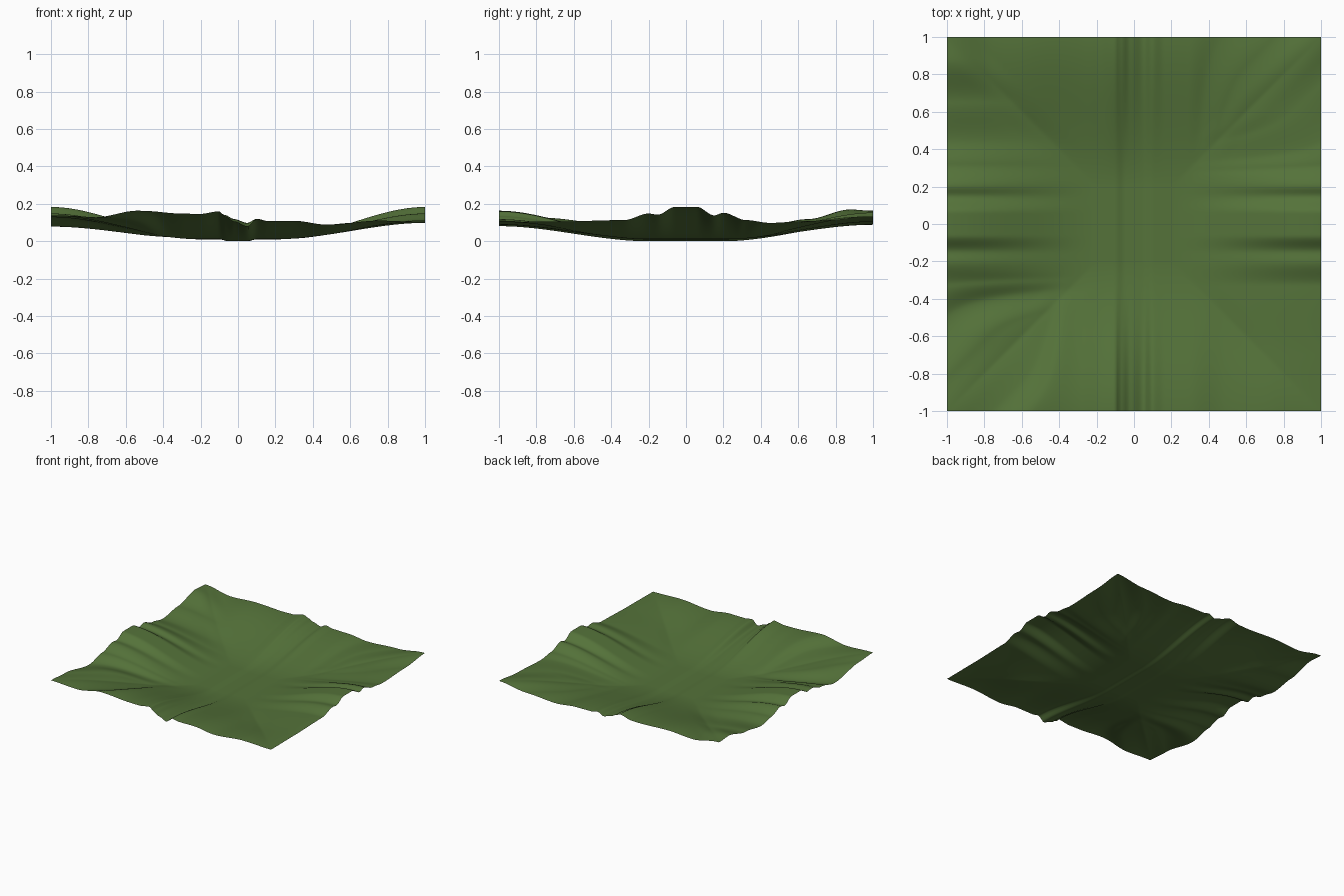
import bpy, bmesh

if "Cube" in bpy.data.objects:
    bpy.data.objects.remove(bpy.data.objects["Cube"])

def smooth(a, b, v):
    t = min(1, max(0, (v - a) / (b - a)))
    return t * t * (3 - 2 * t)

def profile(points, v):
    """Smoothly eased height along one border of the tile."""
    for (a, ha), (b, hb) in zip(points, points[1:]):
        if v <= b:
            return ha + (hb - ha) * smooth(a, b, v)
    return points[-1][1]

# Raised embankment shared by the west and east borders
BANK = [(-.33, .115), (-.2, .15), (-.15, .144), (-.06, .185), (.06, .185),
        (.15, .14), (.2, .154), (.32, .115)]
EAST = [(-1, .105), (-.7, .107)] + BANK + [(.45, .1), (.75, .112), (1, .135)]
WEST = [(-1, .14), (-.82, .13), (-.5, .08)] + BANK + [(.45, .092), (.65, .12), (.88, .172), (1, .165)]
# Sunken track shared by the south and north borders
SOUTH = [(-1, .14), (-.76, .13), (-.54, .165), (-.28, .149), (-.2, .148), (-.1, .162), (-.07, .135),
         (-.02, .108), (.05, .082), (.1, .12), (.16, .11), (.3, .111), (.48, .09), (.75, .112), (1, .105)]
NORTH = [(-1, .165), (-.76, .128), (-.54, .14), (-.28, .13), (-.2, .132), (-.1, .155), (-.07, .142),
         (-.02, .12), (.05, .1), (.1, .122), (.16, .11), (.3, .108), (.48, .09), (.75, .105), (1, .135)]

def slide(along, out, same_sign):
    """In two opposite corners the folds run diagonally out to the corner."""
    if not same_sign:
        return along
    k = (1 - abs(out)) * smooth(.25, .6, abs(along))
    return max(-1, min(1, along + (k if along > 0 else -k)))

def height(x, y):
    same = x * y > 0
    side = profile(EAST if x > 0 else WEST, slide(y, x, same))
    end = profile(NORTH if y > 0 else SOUTH, slide(x, y, same))
    w = smooth(-.15, .15, abs(x) - abs(y))
    rim = side * w + end * (1 - w)
    rise = smooth(.2, 1, max(abs(x), abs(y)))          # square bowl
    bed = .012 - .01 * (1 - smooth(.05, .1, abs(x)))   # shallow track in the middle
    return bed * (1 - rise) + rim * rise

# Terrain sheet
N = 180
bm = bmesh.new()
bmesh.ops.create_grid(bm, x_segments=N, y_segments=N, size=1)
for v in bm.verts:
    v.co.z = height(v.co.x, v.co.y)
low = min(v.co.z for v in bm.verts)
for v in bm.verts:
    v.co.z -= low
for f in bm.faces:
    f.smooth = True
mesh = bpy.data.meshes.new("terrain")
bm.to_mesh(mesh)
bm.free()
grass = bpy.data.materials.new("grass green")
grass.diffuse_color = (.09, .17, .042, 1)
grass.use_nodes = True
grass.node_tree.nodes["Principled BSDF"].inputs["Base Color"].default_value = grass.diffuse_color
mesh.materials.append(grass)
bpy.context.collection.objects.link(bpy.data.objects.new("terrain", mesh))
